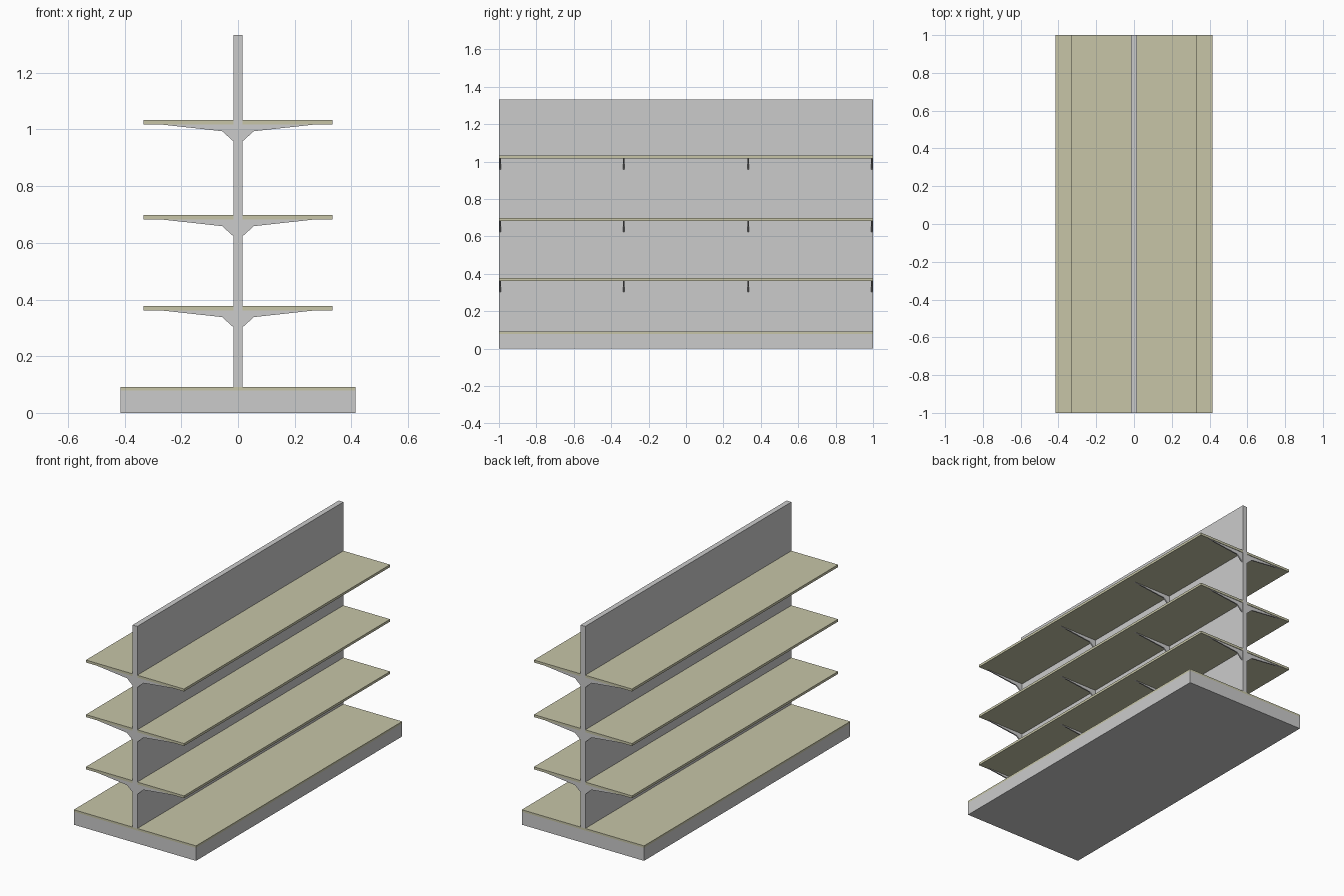
import bpy, bmesh

if "Cube" in bpy.data.objects:
    bpy.data.objects.remove(bpy.data.objects["Cube"])

tan = bpy.data.materials.new("shelf_tan")
tan.diffuse_color = (0.57, 0.56, 0.39, 1)
tan.use_nodes = True
tan.node_tree.nodes["Principled BSDF"].inputs["Base Color"].default_value = tan.diffuse_color

PANEL = 0.016   # half thickness of the back panel


def finish(name, bm, mat=None):
    bmesh.ops.recalc_face_normals(bm, faces=bm.faces)
    me = bpy.data.meshes.new(name)
    bm.to_mesh(me)
    bm.free()
    ob = bpy.data.objects.new(name, me)
    bpy.context.collection.objects.link(ob)
    if mat:
        me.materials.append(mat)
    return ob


def extrude_y(name, profile, y0, y1, mat=None):
    """Extrude an (x, z) profile from y0 to y1."""
    bm = bmesh.new()
    face = bm.faces.new([bm.verts.new((x, y0, z)) for x, z in profile])
    ext = bmesh.ops.extrude_face_region(bm, geom=[face])
    verts = [v for v in ext["geom"] if isinstance(v, bmesh.types.BMVert)]
    bmesh.ops.translate(bm, verts=verts, vec=(0, y1 - y0, 0))
    return finish(name, bm, mat)


def slab(name, x0, x1, z0, z1, mat=None):
    return extrude_y(name, [(x0, z0), (x1, z0), (x1, z1), (x0, z1)], -1, 1, mat)


# Base plinth and its deck, split by the back panel
slab("base_plinth", -0.415, 0.415, 0, 0.079)
slab("base_deck", -0.415, 0.415, 0.079, 0.092, tan)
slab("back_panel", -PANEL, PANEL, 0.092, 1.333)

# Shelves on both sides with four thin brackets each
for level, top in enumerate((0.377, 0.698, 1.033), 1):
    under = top - 0.015
    for side, s in (("left", -1), ("right", 1)):
        slab(f"shelf_{side}_{level}", s * PANEL, s * 0.333, under, top, tan)
        profile = [(s * PANEL, under), (s * 0.275, under),
                   (s * 0.056, top - 0.039), (s * PANEL, top - 0.075)]
        for i, y in enumerate((-0.993, -0.333, 0.333, 0.993), 1):
            extrude_y(f"bracket_{side}_{level}_{i}", profile, y - 0.004, y + 0.004)
